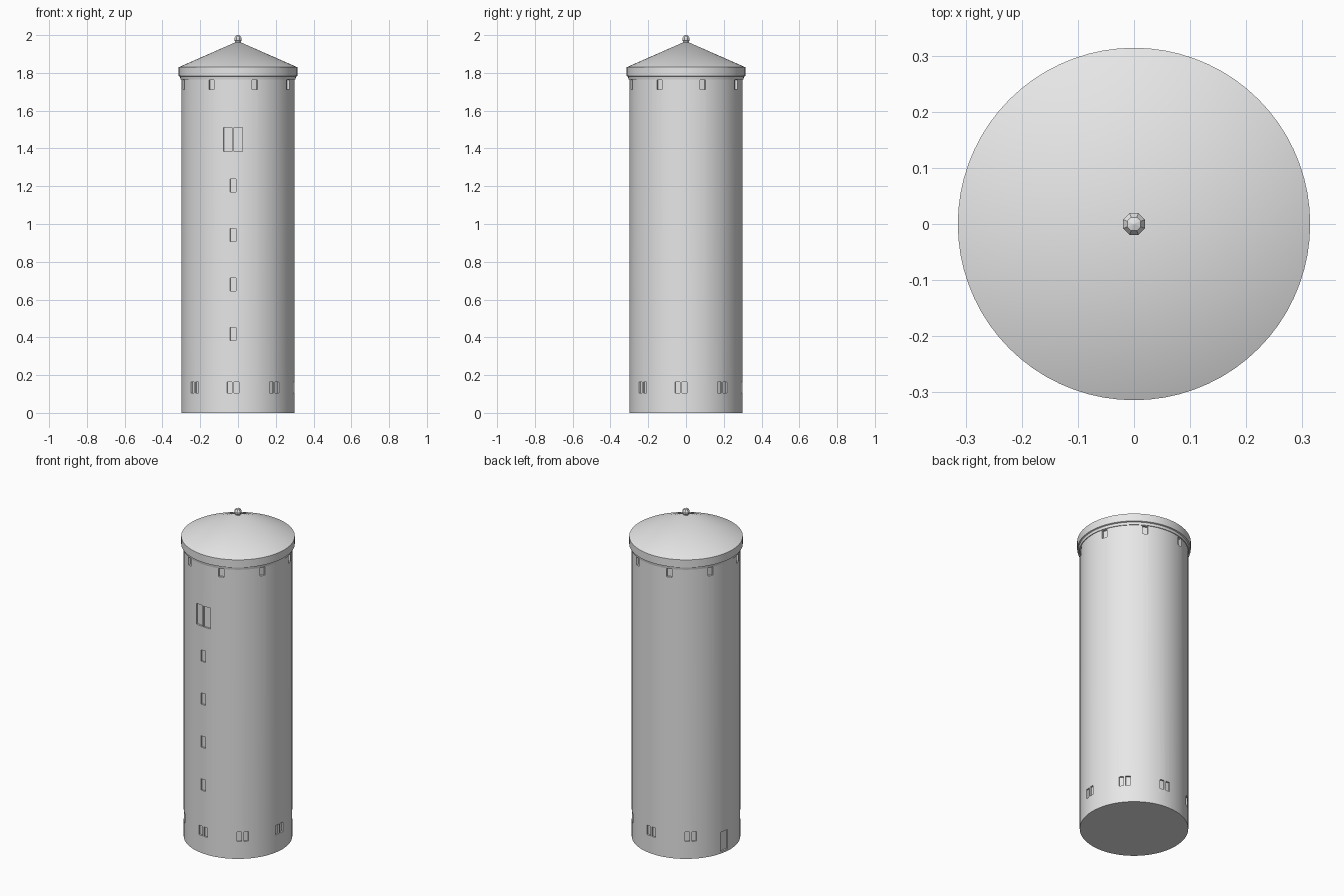
import bpy, bmesh, math
from mathutils import Matrix, Vector

if "Cube" in bpy.data.objects:
    bpy.data.objects.remove(bpy.data.objects["Cube"])

SEG = 72
RADIUS = 0.30

mat = bpy.data.materials.new("pale grey")
mat.diffuse_color = (0.8, 0.8, 0.8, 1)
mat.use_nodes = True
mat.node_tree.nodes["Principled BSDF"].inputs["Base Color"].default_value = mat.diffuse_color


def make_object(name, bm):
    bmesh.ops.recalc_face_normals(bm, faces=bm.faces)
    mesh = bpy.data.meshes.new(name)
    bm.to_mesh(mesh)
    bm.free()
    mesh.materials.append(mat)
    obj = bpy.data.objects.new(name, mesh)
    bpy.context.collection.objects.link(obj)
    return obj


def lathe(name, profile, sides, turn=0.0):
    """Spin a (radius, height) profile that starts and ends on the axis."""
    bm = bmesh.new()
    rings = []
    for r, z in profile:
        if r == 0:
            rings.append([bm.verts.new((0, 0, z))])
        else:
            rings.append([bm.verts.new((r * math.cos(turn + math.tau * i / sides),
                                        r * math.sin(turn + math.tau * i / sides), z))
                          for i in range(sides)])
    for a, b in zip(rings, rings[1:]):
        for i in range(sides):
            j = (i + 1) % sides
            face = [a[i % len(a)], a[j % len(a)], b[j % len(b)], b[i % len(b)]]
            bm.faces.new(list(dict.fromkeys(face)))
    return make_object(name, bm)


def smooth(obj, angle=30):
    bpy.ops.object.select_all(action='DESELECT')
    obj.select_set(True)
    bpy.context.view_layer.objects.active = obj
    bpy.ops.object.shade_smooth_by_angle(angle=math.radians(angle))


cut = bmesh.new()


def opening(azimuth, z0, z1, width, depth=0.01):
    """Add a radial box to the cutter for one recessed opening."""
    inner, outer = RADIUS - depth, RADIUS + 0.03
    m = (Matrix.Rotation(math.radians(azimuth), 4, 'Z')
         @ Matrix.Translation(Vector(((inner + outer) / 2, 0, (z0 + z1) / 2)))
         @ Matrix.Diagonal((outer - inner, width, z1 - z0, 1)))
    bmesh.ops.create_cube(cut, size=1, matrix=m)


# Ground-floor window pairs all round, a door taking one place
for k in range(8):
    az = -95 + 45 * k
    if az == 175:
        opening(169.5, 0.012, 0.13, 0.054)
    else:
        for side in (-3.6, 3.6):
            opening(az + side, 0.106, 0.164, 0.026)

# Column of stair windows and the tall pair on the front
for k in range(4):
    opening(-95, 0.383 + 0.262 * k, 0.452 + 0.262 * k, 0.030)
for side in (-5.3, 5.3):
    opening(-95.2 + side, 1.383, 1.51, 0.045)

# Small openings under the eaves
for k in range(8):
    opening(-28 + 45 * k, 1.712, 1.762, 0.030, 0.013)

# Tower shaft with the openings cut in
tower = lathe("tower_shaft", [(0, 0), (RADIUS, 0), (RADIUS, 1.775), (0, 1.775)], SEG)
cutter = make_object("opening_cutter", cut)
cutter.hide_render = True
mod = tower.modifiers.new("openings", 'BOOLEAN')
mod.operation = 'DIFFERENCE'
mod.solver = 'EXACT'
mod.object = cutter
bpy.context.view_layer.objects.active = tower
tower.select_set(True)
bpy.ops.object.modifier_apply(modifier=mod.name)
bpy.data.objects.remove(cutter, do_unlink=True)
smooth(tower, 20)

# Conical roof with its cornice band
roof = lathe("roof", [(0, 1.765), (0.304, 1.765), (0.307, 1.78), (0.314, 1.783),
                      (0.314, 1.83), (0, 1.968)], SEG)
smooth(roof, 20)

# Eight-sided finial
lathe("roof_finial", [(0, 1.94), (0.016, 1.94), (0.016, 1.968), (0.021, 1.972),
                      (0.021, 1.984), (0.013, 1.996), (0, 2.0)], 8, math.pi / 8)
